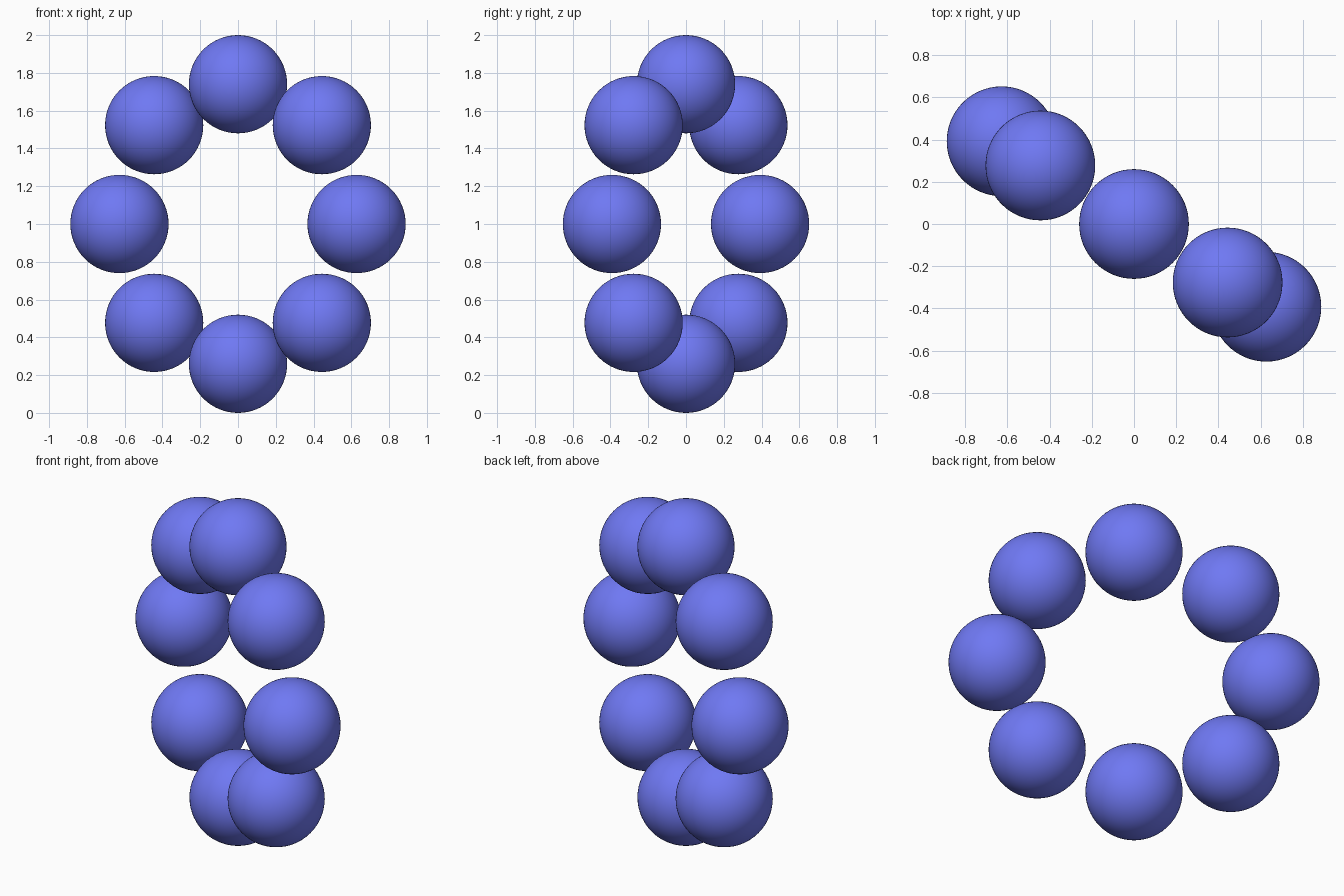
import bpy
from math import sin, cos, radians, tau

if "Cube" in bpy.data.objects:
    bpy.data.objects.remove(bpy.data.objects["Cube"])

COUNT = 8
BALL_R = 0.26
RING_R = 0.74
TURN = radians(-32)   # ring plane turned about the vertical axis

blue = bpy.data.materials.new("blue")
blue.diffuse_color = (0.16, 0.19, 0.9, 1)
blue.use_nodes = True
blue.node_tree.nodes["Principled BSDF"].inputs["Base Color"].default_value = blue.diffuse_color

# Upright ring of separate smooth balls
for i in range(COUNT):
    a = tau * i / COUNT
    across = RING_R * cos(a)
    bpy.ops.mesh.primitive_uv_sphere_add(
        segments=64, ring_count=32, radius=BALL_R,
        location=(across * cos(TURN), across * sin(TURN), 1 + RING_R * sin(a)))
    ball = bpy.context.object
    ball.name = f"ring_ball_{i + 1}"
    ball.data.materials.append(blue)
    bpy.ops.object.shade_smooth()
